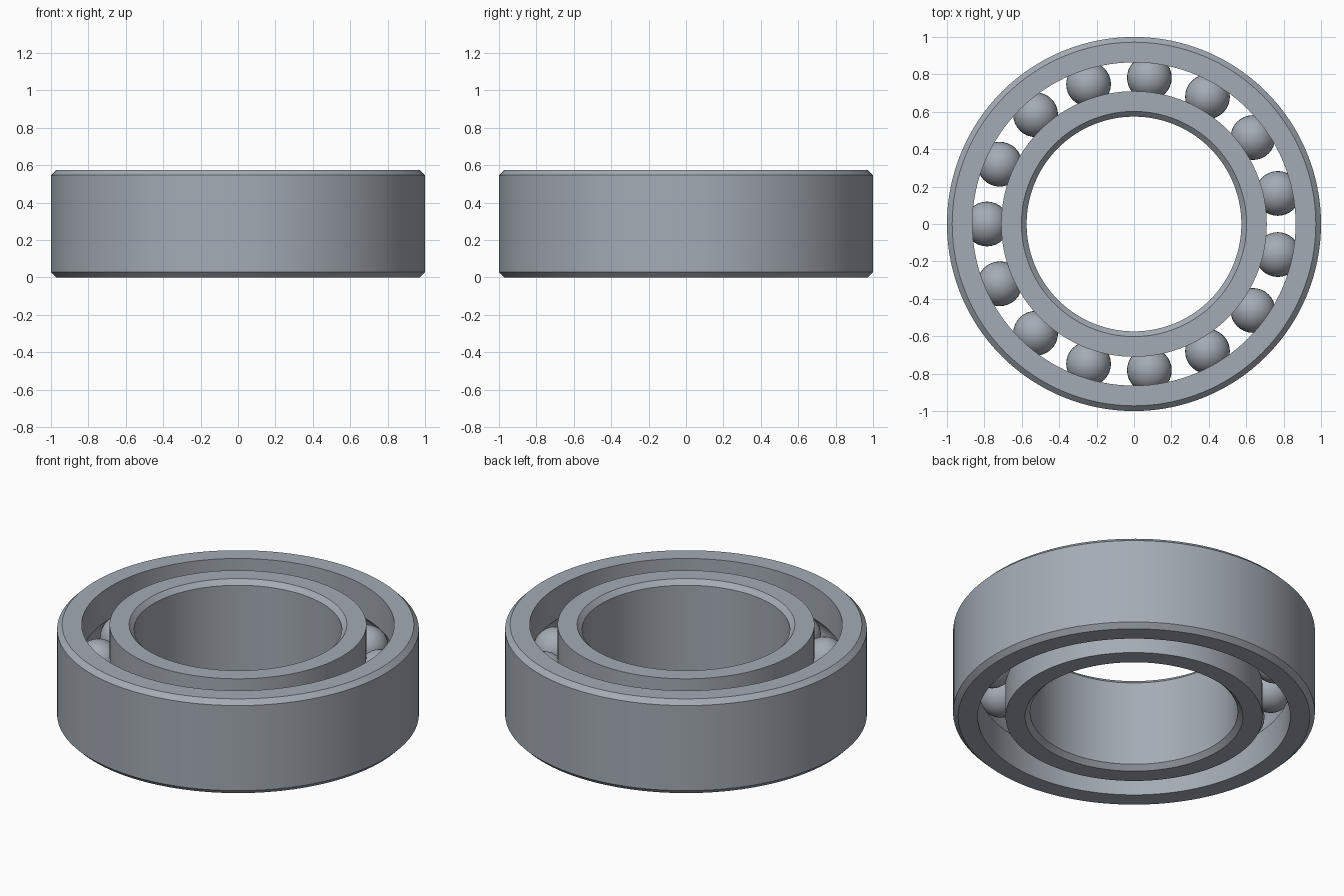
import bpy, bmesh, math
from mathutils import Matrix, Vector

if "Cube" in bpy.data.objects:
    bpy.data.objects.remove(bpy.data.objects["Cube"], do_unlink=True)

HEIGHT = 0.575
MID = HEIGHT / 2
CHAMFER = 0.028
PITCH = 0.786        # radius of the circle of ball centres
BALL = 0.12
BALL_COUNT = 15
SEGMENTS = 128

steel = bpy.data.materials.new("brushed_steel")
steel.use_nodes = True
colour = (0.37, 0.41, 0.46, 1)
steel.diffuse_color = colour
steel.node_tree.nodes["Principled BSDF"].inputs["Base Color"].default_value = colour


def finish(name, bm):
    """Turn the bmesh into a shaded steel object."""
    bmesh.ops.recalc_face_normals(bm, faces=bm.faces)
    mesh = bpy.data.meshes.new(name)
    bm.to_mesh(mesh)
    bm.free()
    mesh.materials.append(steel)
    obj = bpy.data.objects.new(name, mesh)
    bpy.context.collection.objects.link(obj)
    bpy.ops.object.select_all(action='DESELECT')
    obj.select_set(True)
    bpy.context.view_layer.objects.active = obj
    bpy.ops.object.shade_smooth_by_angle(angle=math.radians(30))
    return obj


def race(name, plain, grooved):
    """Lathe a ring: chamfered on its plain side, ball groove on the other."""
    inward = CHAMFER if grooved > plain else -CHAMFER
    profile = [(grooved, HEIGHT), (plain + inward, HEIGHT), (plain, HEIGHT - CHAMFER),
               (plain, CHAMFER), (plain + inward, 0), (grooved, 0)]
    # Circular groove that the balls sit in
    reach = math.acos(abs(PITCH - grooved) / BALL)
    side = 1 if grooved > PITCH else -1
    for i in range(13):
        a = reach * (i / 6 - 1)
        profile.append((PITCH + side * BALL * math.cos(a), MID + BALL * math.sin(a)))
    bm = bmesh.new()
    verts = [bm.verts.new((r, 0, z)) for r, z in profile]
    edges = [bm.edges.new((v, verts[i - 1])) for i, v in enumerate(verts)]
    bmesh.ops.spin(bm, geom=verts + edges, cent=(0, 0, 0), axis=(0, 0, 1),
                   angle=math.tau, steps=SEGMENTS, use_merge=True)
    bmesh.ops.remove_doubles(bm, verts=bm.verts, dist=0.0001)
    return finish(name, bm)


race("outer_ring", 1.0, 0.864)
race("inner_ring", 0.574, 0.71)

# Balls evenly spaced between the two rings
for i in range(BALL_COUNT):
    angle = math.pi + math.tau * i / BALL_COUNT
    centre = Vector((PITCH * math.cos(angle), PITCH * math.sin(angle), MID))
    bm = bmesh.new()
    bmesh.ops.create_uvsphere(bm, u_segments=32, v_segments=16, radius=BALL * 0.997,
                              matrix=Matrix.Translation(centre))
    finish(f"ball_{i + 1}", bm)
